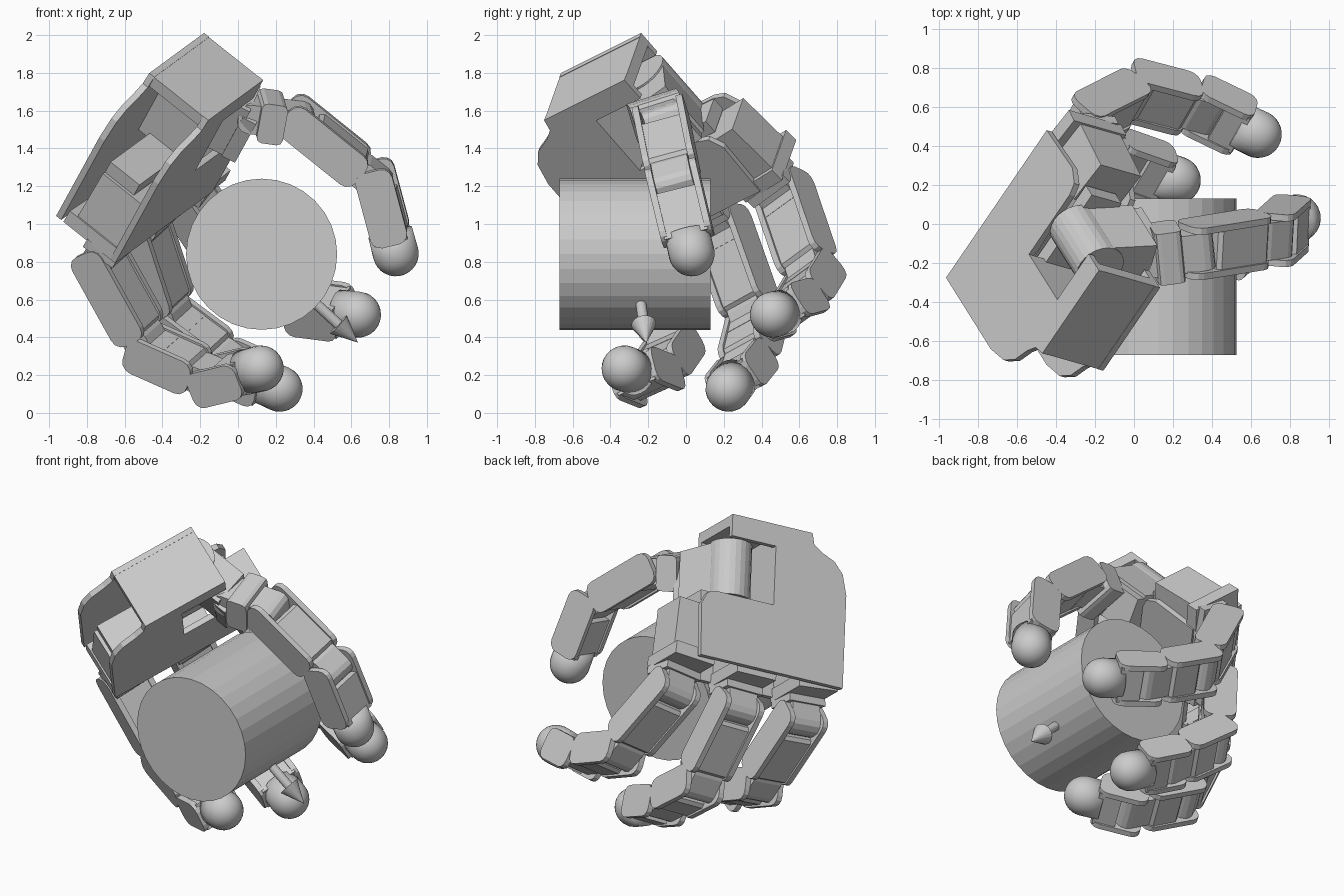
import bpy, bmesh
from math import sin, cos, pi, atan2, acos, radians
from mathutils import Vector as V, Matrix

if "Cube" in bpy.data.objects:
    bpy.data.objects.remove(bpy.data.objects["Cube"])


def frame(o, x, z):
    """Matrix with local x along x, local z near z."""
    x = V(x).normalized()
    y = V(z).cross(x).normalized()
    z = x.cross(y)
    m = Matrix((x, y, z)).transposed().to_4x4()
    m.translation = V(o)
    return m


def finish(name, bm, m, smooth=False):
    bmesh.ops.remove_doubles(bm, verts=bm.verts, dist=1e-5)
    bmesh.ops.recalc_face_normals(bm, faces=bm.faces)
    for f in bm.faces:
        f.smooth = smooth
    me = bpy.data.meshes.new(name)
    bm.to_mesh(me)
    bm.free()
    ob = bpy.data.objects.new(name, me)
    ob.matrix_world = m
    bpy.context.collection.objects.link(ob)
    return ob


def prism(name, pts, y0, y1, m):
    """Outline in local x/z extruded from y0 to y1."""
    bm = bmesh.new()
    a = [bm.verts.new((x, y0, z)) for x, z in pts]
    b = [bm.verts.new((x, y1, z)) for x, z in pts]
    bm.faces.new(a)
    bm.faces.new(b[::-1])
    n = len(pts)
    for i in range(n):
        bm.faces.new((a[i], b[i], b[(i + 1) % n], a[(i + 1) % n]))
    return finish(name, bm, m)


def rounded(x0, x1, z0, z1, r, k=3):
    """Rectangle outline with rounded corners."""
    pts = []
    for cx, cz, s in ((x1 - r, z1 - r, 0), (x0 + r, z1 - r, 1), (x0 + r, z0 + r, 2), (x1 - r, z0 + r, 3)):
        for i in range(k + 1):
            t = (s + i / k) * pi / 2
            pts.append((cx + r * cos(t), cz + r * sin(t)))
    return pts


def box(name, x0, x1, y0, y1, z0, z1, m):
    return prism(name, [(x0, z0), (x1, z0), (x1, z1), (x0, z1)], y0, y1, m)


def lathe(name, prof, m, n=24, smooth=False):
    """Revolve (height, radius) points about local x."""
    bm = bmesh.new()
    rings = [[bm.verts.new((h, r * cos(2 * pi * i / n), r * sin(2 * pi * i / n))) for i in range(n)]
             for h, r in prof]
    for a, b in zip(rings, rings[1:]):
        for i in range(n):
            j = (i + 1) % n
            bm.faces.new((a[i], a[j], b[j], b[i]))
    bmesh.ops.remove_doubles(bm, verts=bm.verts, dist=1e-5)
    return finish(name, bm, m, smooth)


# Hand axes: E to the thumb side, F along the fingers, P out of the palm
E = V((0.521, 0.763, 0.382)).normalized()
F = V((-0.382, 0.609, -0.695))
F = (F - E * F.dot(E)).normalized()
P = F.cross(E)
O = V((-0.437, 0.095, 1.078))
HAND = frame(O, E, F)

# Held cylinder and arrow
lathe("held_cylinder", [(0, 0), (0, 0.4), (0.8, 0.4), (0.8, 0)],
      frame((0.125, -0.67, 0.84), (0, 1, 0), (0, 0, 1)), 32)
start, tip = V((0.40, -0.24, 0.59)), V((0.635, -0.21, 0.372))
lathe("arrow", [(0, 0), (0, 0.028), (0.18, 0.028), (0.18, 0.066), ((tip - start).length, 0)],
      frame(start, tip - start, (0, 1, 0)), 20)

# Palm: two matching plates, wrist block and inner parts
outline = [(-.32, -.95), (-.335, -.88), (-.39, -.84), (-.48, -.80), (-.54, -.73), (-.57, -.6), (-.57, 0),
           (.42, 0), (.43, -.33), (.39, -.41), (.33, -.43), (-.07, -.43), (-.07, -.81), (.237, -.81), (.237, -.95)]
prism("back_plate", outline, -0.30, -0.265, HAND)
prism("palm_plate", outline, 0.075, 0.11, HAND)
box("wrist_block", -.32, .237, -.29, .10, -.948, -.88, HAND)
box("wrist_rail", -.10, -.07, -.27, .08, -.88, -.43, HAND)
box("palm_beam", -.5, .38, -.2, .0, -.46, -.38, HAND)

TH = 0.1   # half thickness of finger links
W = 0.138  # half width of finger links


def link(name, o, d, n, length):
    """Open link: two cheeks, a core, and a hinge block for the next link."""
    m = frame(o, d, n)
    e = length - 0.10
    for s, y in (("a", -W), ("b", W - 0.035)):
        prism(f"{name}_cheek_{s}", rounded(-0.095, e, -TH, TH, 0.06), y, y + 0.035, m)
    prism(f"{name}_core", rounded(0.07, e - 0.02, -TH + 0.012, TH - 0.012, 0.02, 1), -W + 0.02, W - 0.02, m)
    box(f"{name}_cover", -0.02, 0.10, -W + 0.02, W - 0.02, -TH + 0.01, 0.0, m)
    prism(f"{name}_hinge", rounded(e - 0.06, length + 0.075, -0.075, 0.075, 0.06), -0.10, 0.10, m)


def end_link(name, o, d, n, length):
    """Last link with a domed rubber tip; length runs to the dome centre."""
    m = frame(o, d, n)
    e = length - 0.075
    for s, y in (("a", -W), ("b", W - 0.035)):
        prism(f"{name}_cheek_{s}", rounded(-0.095, e, -TH, TH, 0.055), y, y + 0.035, m)
    box(f"{name}_core", 0.06, e - 0.01, -W + 0.02, W - 0.02, -TH + 0.01, TH - 0.01, m)
    r = 0.122
    dome = [(length + r * sin(i * pi / 16), r * cos(i * pi / 16)) for i in range(9)]
    lathe(f"{name}_tip", [(e - 0.04, 0), (e - 0.04, r * 0.98)] + dome, m, 24, True)


# Three fingers, each bent in its own plane to reach its tip
L1, L2, L3 = 0.55, 0.39, 0.285
for name, e, splay, target, t1 in (("index", 0.43, 5, (0.635, 0.46, 0.52), 58),
                                   ("middle", 0.0, 0, (0.22, 0.225, 0.128), 45),
                                   ("ring", -0.43, -5, (0.12, -0.325, 0.235), 60)):
    Fi = F * cos(radians(splay)) + E * sin(radians(splay))
    base = O + E * e - F * (0.015 if splay else 0)
    knuckle = base + Fi * 0.165
    D = V(target) - knuckle
    G = (D - Fi * D.dot(Fi)).normalized()

    def along(t):
        return Fi * cos(t) + G * sin(t)

    def outer(t):
        return Fi * sin(t) - G * cos(t)

    t1 = radians(t1)
    j2 = knuckle + along(t1) * L1
    R = V(target) - j2
    d = min(R.length, L2 + L3 - 0.004)
    t2 = atan2(R.dot(G), R.dot(Fi)) - acos((L2 * L2 + d * d - L3 * L3) / (2 * L2 * d))
    j3 = j2 + along(t2) * L2
    R = V(target) - j3
    t3 = atan2(R.dot(G), R.dot(Fi))

    bm_ = frame(base, Fi, -G)
    palm = frame(base, Fi, -P)
    box(f"{name}_motor", -0.36, -0.03, -0.125, 0.125, -0.07, 0.2, palm)
    box(f"{name}_socket", -0.05, 0.03, -0.135, 0.135, -0.1, 0.25, palm)
    prism(f"{name}_knuckle", rounded(0.01, 0.245, -0.085, 0.085, 0.07), -0.10, 0.10, bm_)
    box(f"{name}_knuckle_cap", 0.02, 0.075, -0.13, 0.13, -0.095, 0.10, bm_)
    link(f"{name}_proximal", knuckle, along(t1), outer(t1), L1)
    link(f"{name}_middle_link", j2, along(t2), outer(t2), L2)
    end_link(f"{name}_distal", j3, along(t3), outer(t3), R.length)

# Thumb: round motor and housing in the palm notch, then the links
hub = O + E * 0.17 - P * 0.17 - F * 0.80
lathe("thumb_motor", [(0, 0), (0, 0.13), (0.36, 0.13), (0.36, 0)], frame(hub, F, P), 24, False)
mid = hub + F * 0.18
j13, j14, j15, tip = (V(p) for p in ((0.15, -0.15, 1.57), (0.33, -0.125, 1.545),
                                     (0.735, -0.06, 1.22), (0.835, 0.03, 0.845)))
box("thumb_housing", 0.0, 0.30, -0.12, 0.12, -0.17, 0.17, frame(mid, E * 0.14 + P * 0.4, F))
box("thumb_bracket", 0.28, 0.36, -0.10, 0.13, -0.12, 0.17, frame(mid, E * 0.14 + P * 0.4, F))
axis = V((0.03, 0.95, 0.28))
d = j14 - j13
m = frame(j13, d, d.cross(axis))
prism("thumb_base_link", rounded(-0.05, 0.09, -0.11, 0.11, 0.03, 2), -W, W, m)
prism("thumb_base_knuckle", rounded(-0.16, 0.26, -0.08, 0.08, 0.06), -0.10, 0.10, m)
d = j15 - j14
link("thumb_proximal", j14, d, d.cross(axis), d.length)
d = tip - j15
end_link("thumb_distal", j15, d, d.cross(axis), d.length)
